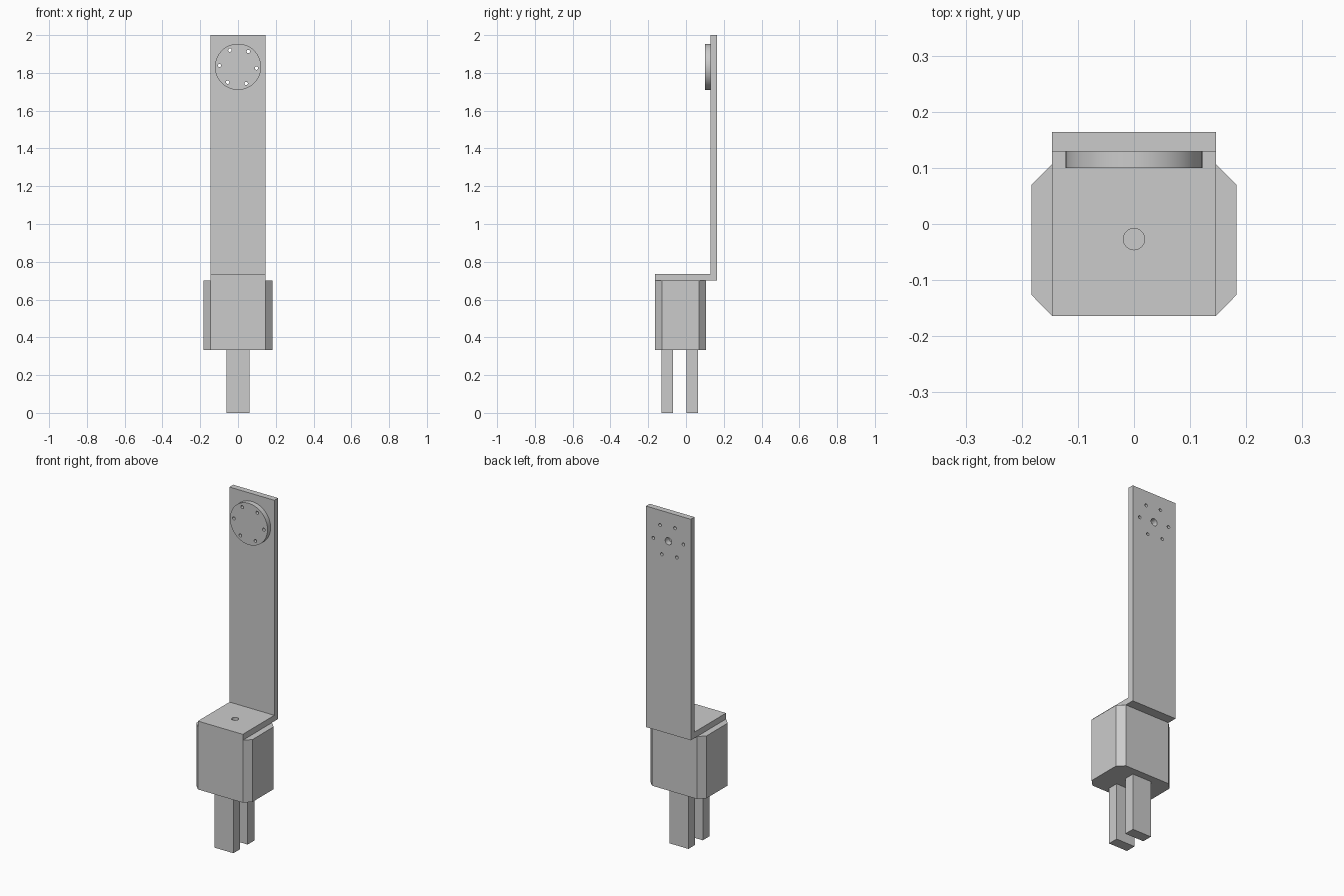
import bpy, bmesh, math
from mathutils import Matrix

if "Cube" in bpy.data.objects:
    bpy.data.objects.remove(bpy.data.objects["Cube"])

grey = bpy.data.materials.new("light_grey")
grey.diffuse_color = (0.6, 0.6, 0.6, 1)
grey.use_nodes = True
grey.node_tree.nodes["Principled BSDF"].inputs["Base Color"].default_value = grey.diffuse_color


def finish(name, bm):
    bmesh.ops.recalc_face_normals(bm, faces=bm.faces)
    mesh = bpy.data.meshes.new(name)
    bm.to_mesh(mesh)
    bm.free()
    mesh.materials.append(grey)
    obj = bpy.data.objects.new(name, mesh)
    bpy.context.collection.objects.link(obj)
    return obj


def prism(name, points, direction):
    """Extrude a closed outline of 3D points along a direction."""
    bm = bmesh.new()
    face = bm.faces.new([bm.verts.new(p) for p in points])
    out = bmesh.ops.extrude_face_region(bm, geom=[face])["geom"]
    bmesh.ops.translate(bm, vec=direction,
                        verts=[v for v in out if isinstance(v, bmesh.types.BMVert)])
    return finish(name, bm)


def cylinder(name, centre, radius, depth, along_y=True, sides=24):
    bm = bmesh.new()
    rot = Matrix.Rotation(math.pi / 2 if along_y else 0, 4, 'X')
    bmesh.ops.create_cone(bm, cap_ends=True, segments=sides, radius1=radius,
                          radius2=radius, depth=depth,
                          matrix=Matrix.Translation(centre) @ rot)
    return finish(name, bm)


def select(obj):
    bpy.ops.object.select_all(action='DESELECT')
    obj.select_set(True)
    bpy.context.view_layer.objects.active = obj


def cut(obj, cutters):
    select(obj)
    for c in cutters:
        mod = obj.modifiers.new("hole", 'BOOLEAN')
        mod.operation, mod.solver, mod.object = 'DIFFERENCE', 'EXACT', c
        bpy.ops.object.modifier_apply(modifier=mod.name)


# L-shaped bracket: side profile extruded across the width
profile = [(-0.164, 0.70), (0.164, 0.70), (0.164, 2.0),
           (0.129, 2.0), (0.129, 0.735), (-0.164, 0.735)]
bracket = prism("l_bracket", [(-0.146, y, z) for y, z in profile], (0.292, 0, 0))

# Mounting disc on the front of the upright
DISC_Z = 1.832
disc = cylinder("mounting_disc", (0, 0.1145, DISC_Z), 0.122, 0.029, sides=96)

# Bolt holes through disc and upright, blind centre hole, hole in the shelf
bolts = []
for i in range(6):
    a = math.radians(-4 + 60 * i)
    bolts.append(cylinder("bolt_cutter", (0.098 * math.cos(a), 0.13,
                          DISC_Z + 0.098 * math.sin(a)), 0.009, 0.2))
centre = cylinder("centre_cutter", (0, 0.15, DISC_Z), 0.021, 0.06, sides=32)
shelf = cylinder("shelf_cutter", (0, -0.027, 0.72), 0.019, 0.08, False, 32)
cut(bracket, bolts + [centre, shelf])
cut(disc, bolts)
for c in bolts + [centre, shelf]:
    bpy.data.objects.remove(c)

# Gripper body: rectangle with chamfered corners
half = [(0.146, -0.164), (0.183, -0.126), (0.183, 0.07), (0.146, 0.107)]
outline = half + [(-x, y) for x, y in reversed(half)]
body = prism("gripper_body", [(x, y, 0.333) for x, y in outline], (0, 0, 0.367))

# Two gripper fingers
for name, y0 in (("front_finger", -0.13), ("back_finger", 0.003)):
    prism(name, [(-0.061, y0, 0), (0.061, y0, 0),
                 (0.061, y0 + 0.061, 0), (-0.061, y0 + 0.061, 0)], (0, 0, 0.333))

# Smooth the round walls, keep the edges sharp
for obj in (bracket, disc):
    select(obj)
    bpy.ops.object.shade_smooth_by_angle(angle=math.radians(30))
